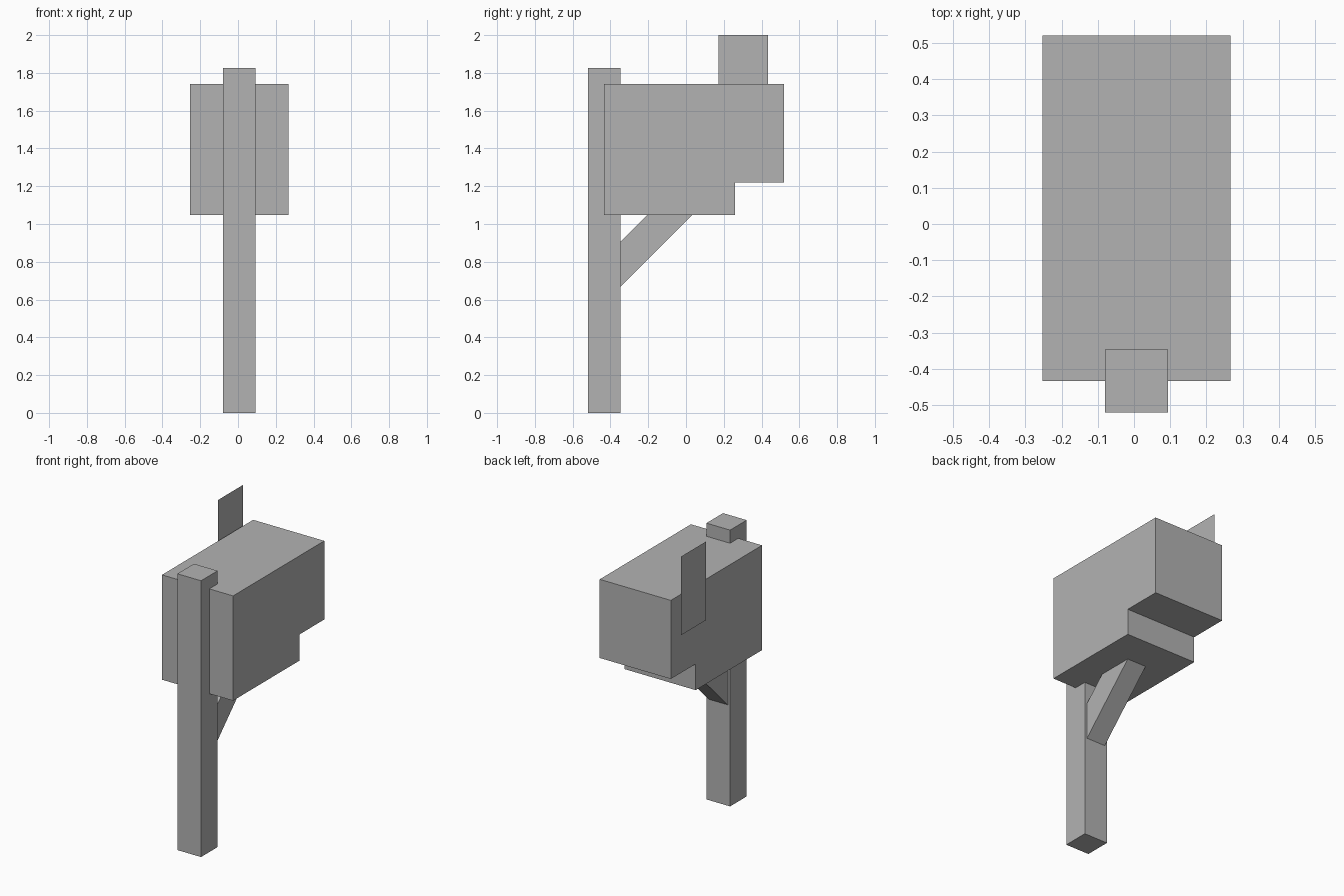
import bpy
import bmesh

cube = bpy.data.objects.get("Cube")
if cube:
    bpy.data.objects.remove(cube, do_unlink=True)

grey = bpy.data.materials.new("plain grey")
grey.use_nodes = True
colour = (0.45, 0.45, 0.45, 1)
grey.diffuse_color = colour
grey.node_tree.nodes["Principled BSDF"].inputs["Base Color"].default_value = colour

CENTRE = 0.007  # shared centre line of post, box and brace


def side_profile(name, points, x, width=0):
    """Face drawn in the y-z plane, extruded along x if it has a width."""
    bm = bmesh.new()
    face = bm.faces.new([bm.verts.new((x - width / 2, y, z)) for y, z in points])
    if width:
        new = bmesh.ops.extrude_face_region(bm, geom=[face], use_keep_orig=True)["geom"]
        moved = [v for v in new if isinstance(v, bmesh.types.BMVert)]
        bmesh.ops.translate(bm, verts=moved, vec=(width, 0, 0))
        bmesh.ops.recalc_face_normals(bm, faces=bm.faces)
    else:
        # a lone sheet faces outwards, to -x
        face.normal_update()
        if face.normal.x > 0:
            face.normal_flip()
    mesh = bpy.data.meshes.new(name)
    bm.to_mesh(mesh)
    bm.free()
    mesh.materials.append(grey)
    obj = bpy.data.objects.new(name, mesh)
    bpy.context.collection.objects.link(obj)
    return obj


def rectangle(y0, y1, z0, z1):
    return [(y0, z0), (y1, z0), (y1, z1), (y0, z1)]


# Upright post, rising through the front of the box
side_profile("post", rectangle(-0.52, -0.347, 0, 1.827), CENTRE, 0.173)

# Box with a stepped underside at the back
side_profile("mail_box", [(-0.433, 1.047), (0.26, 1.047), (0.26, 1.22),
                          (0.52, 1.22), (0.52, 1.74), (-0.433, 1.74)], CENTRE, 0.52)

# Diagonal brace between post and box
side_profile("brace", [(-0.347, 0.667), (0.033, 1.047), (-0.207, 1.047),
                       (-0.347, 0.907)], CENTRE, 0.139)

# Thin flag standing just off the right side
side_profile("flag", rectangle(0.173, 0.433, 1.48, 2.0), -0.267)
